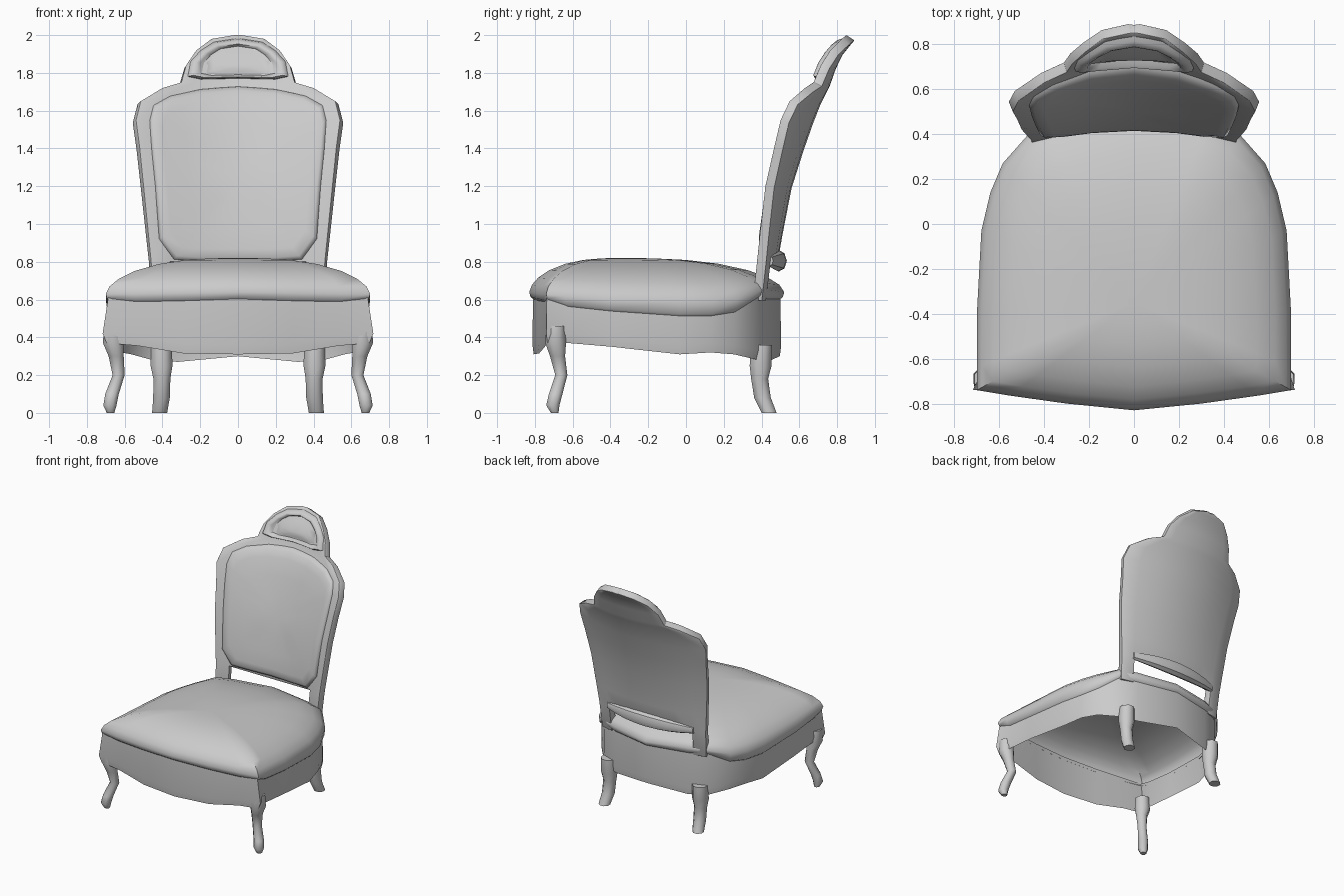
import bpy, bmesh, math

cube = bpy.data.objects.get("Cube")
if cube:
    bpy.data.objects.remove(cube)

grey = bpy.data.materials.new("light_grey")
grey.use_nodes = True
COLOUR = (0.6, 0.6, 0.6, 1)
grey.diffuse_color = COLOUR
grey.node_tree.nodes["Principled BSDF"].inputs["Base Color"].default_value = COLOUR


def finish(name, bm, angle=40):
    mesh = bpy.data.meshes.new(name)
    bm.to_mesh(mesh)
    bm.free()
    mesh.materials.append(grey)
    mesh.shade_smooth()
    mesh.set_sharp_from_angle(angle=math.radians(angle))
    obj = bpy.data.objects.new(name, mesh)
    bpy.context.collection.objects.link(obj)
    return obj


def loft(name, rings, start=False, end=False, tip=None, angle=40):
    """Skin closed rings of points; optionally cap the ends or close to a tip."""
    bm = bmesh.new()
    rows = [[bm.verts.new(p) for p in ring] for ring in rings]
    n = len(rows[0])
    for a, b in zip(rows, rows[1:]):
        for i in range(n):
            j = (i + 1) % n
            bm.faces.new((a[i], a[j], b[j], b[i]))
    if start:
        bm.faces.new(rows[0][::-1])
    if end:
        bm.faces.new(rows[-1])
    if tip:
        t = bm.verts.new(tip)
        for i in range(n):
            bm.faces.new((rows[-1][i], rows[-1][(i + 1) % n], t))
    return finish(name, bm, angle)


def mirrored(half):
    """Close a half outline whose first and last points lie on the centre line."""
    return half + [(-p[0], *p[1:]) for p in half[-2:0:-1]]


def interp(table, t):
    for (a, va), (b, vb) in zip(table, table[1:]):
        if t <= b:
            return va + (vb - va) * max(0, (t - a) / (b - a))
    return table[-1][1]


# Seat outline: x, y, seam height, rim height, apron bottom height
seat = mirrored([
    (0, -.83, .60, .64, .31), (.3, -.80, .59, .635, .315),
    (.55, -.765, .585, .63, .355), (.70, -.74, .59, .63, .37),
    (.70, -.64, .56, .62, .37), (.70, -.4, .535, .60, .35),
    (.68, -.03, .51, .59, .31), (.64, .14, .51, .59, .32),
    (.585, .27, .53, .60, .31), (.47, .40, .61, .65, .28),
    (.33, .45, .60, .65, .27), (0, .52, .60, .64, .30)])


def seat_ring(s, height, cy=-.15):
    return [(p[0] * s, cy + (p[1] - cy) * s, height(p)) for p in seat]


# Domed seat cushion
rings = [seat_ring(.965, lambda p: p[2]), seat_ring(.99, lambda p: p[2] + .015)]
for s in (1, .97, .9, .78, .6, .4, .2):
    g = (1 - s ** 2.6) ** .6
    rings.append(seat_ring(s, lambda p: p[3] + (.82 - p[3]) * g, -.35))
loft("seat_cushion", rings, tip=(0, -.35, .82), angle=50)

# Apron, open below, flaring over the front legs
apron = [seat_ring(.965, lambda p: p[4]),
         seat_ring(.975, lambda p: p[4] + .05),
         seat_ring(.97, lambda p: p[2] + .03)]
for ring, flare in zip(apron, (1.03, 1.05, 1.01)):
    for i, (x, y, z) in enumerate(ring):
        if abs(x) > .6 and y < -.7:
            ring[i] = (x * flare, y * 1.02, z)
loft("apron", apron)

# Legs: x, y, z, half width, from the foot upwards
front_path = [(.675, -.695, 0, .02), (.678, -.705, .04, .035), (.667, -.69, .1, .036),
              (.632, -.66, .2, .032), (.645, -.68, .3, .04), (.66, -.69, .37, .055),
              (.66, -.69, .46, .05)]
back_path = [(.415, .44, 0, .04), (.405, .405, .08, .044), (.403, .39, .18, .045),
             (.405, .395, .25, .058), (.405, .40, .36, .055)]
for side, sx in (("left", 1), ("right", -1)):
    for name, path in (("front", front_path), ("back", back_path)):
        rings = []
        for x, y, z, r in path:
            angles = [math.tau * (k + .5) / 8 for k in range(8)]
            rings.append([(sx * x + r * 1.08 * math.cos(a), y + r * 1.08 * math.sin(a), z)
                          for a in angles])
        loft(f"{name}_leg_{side}", rings, start=True, end=True, angle=50)

# Bowed, reclining surface shared by all parts of the back
LEAN = [(.62, .34), (.8, .365), (1, .39), (1.2, .42), (1.5, .50), (1.65, .555),
        (1.75, .605), (1.85, .64), (1.93, .68), (2, .74)]


def back_y(x, z):
    bow = .07 + .04 * min(1, max(0, (z - .8) / .8))
    return interp(LEAN, z) + bow * (1 - (x / .5) ** 2)


# Back frame: height and half width; only the posts reach below the panel
WIDTH = [(.60, .45), (.80, .46), (.95, .475), (1.2, .50), (1.4, .52), (1.55, .54),
         (1.65, .515), (1.72, .40), (1.75, .30), (1.84, .275), (1.92, .22),
         (1.98, .14), (2, .02)]
COLS = (-1, -.78, -.5, -.25, 0, .25, .5, .78, 1)
bm = bmesh.new()
grid = [[bm.verts.new((u * w, back_y(u * w, z), z)) for u in COLS] for z, w in WIDTH]
for r in range(len(grid) - 1):
    for c in range(len(COLS) - 1):
        if r > 0 or c in (0, len(COLS) - 2):
            bm.faces.new((grid[r][c], grid[r][c + 1], grid[r + 1][c + 1], grid[r + 1][c]))
bmesh.ops.delete(bm, geom=[v for v in bm.verts if not v.link_faces], context="VERTS")
frame = finish("back_frame", bm)
solid = frame.modifiers.new("Thickness", "SOLIDIFY")
solid.thickness = .05
solid.offset = -1
bevel = frame.modifiers.new("Rounded edge", "BEVEL")
bevel.width = .015
bevel.segments = 2
bevel.limit_method = "ANGLE"
bevel.angle_limit = math.radians(50)


def padded(name, half, cz, steps):
    """Upholstered pad that follows the bowed back; steps are scale, lift."""
    outline = mirrored(half)
    rings = []
    for s, lift in steps:
        pts = [(x * s, cz + (z - cz) * s) for x, z in outline]
        rings.append([(x, back_y(x, z) - lift, z) for x, z in pts])
    loft(name, rings, tip=(0, back_y(0, cz) - steps[-1][1], cz), angle=60)


# Back upholstery
padded("back_pad", [(0, .80), (.2, .80), (.34, .81), (.42, .92), (.44, 1.2), (.46, 1.4),
                    (.47, 1.55), (.45, 1.63), (.36, 1.68), (.2, 1.715), (0, 1.73)], 1.25,
       [(1, -.01), (.99, .01), (.95, .024), (.85, .03), (.6, .03), (.3, .03)])

# Crest: raised arch moulding with a sunken centre
padded("crest_arch", [(0, 1.77), (.2, 1.765), (.27, 1.78), (.255, 1.86), (.2, 1.92),
                      (.13, 1.965), (0, 1.985)], 1.84,
       [(1, -.01), (.96, .018), (.87, .03), (.78, .022), (.7, -.002), (.5, .004), (.25, .012)])

# Rail across the bottom of the back, thicker in the middle
rail = []
for k in range(-4, 5):
    x = .095 * k
    t = 1 - (k / 4) ** 2
    cy, r = back_y(x, .8) + .045 + .01 * t, .022 + .022 * t
    rail.append([(x, cy + r * math.cos(math.tau * i / 8),
                  .805 + 1.3 * r * math.sin(math.tau * i / 8)) for i in range(8)])
loft("lower_back_rail", rail, start=True, end=True)
